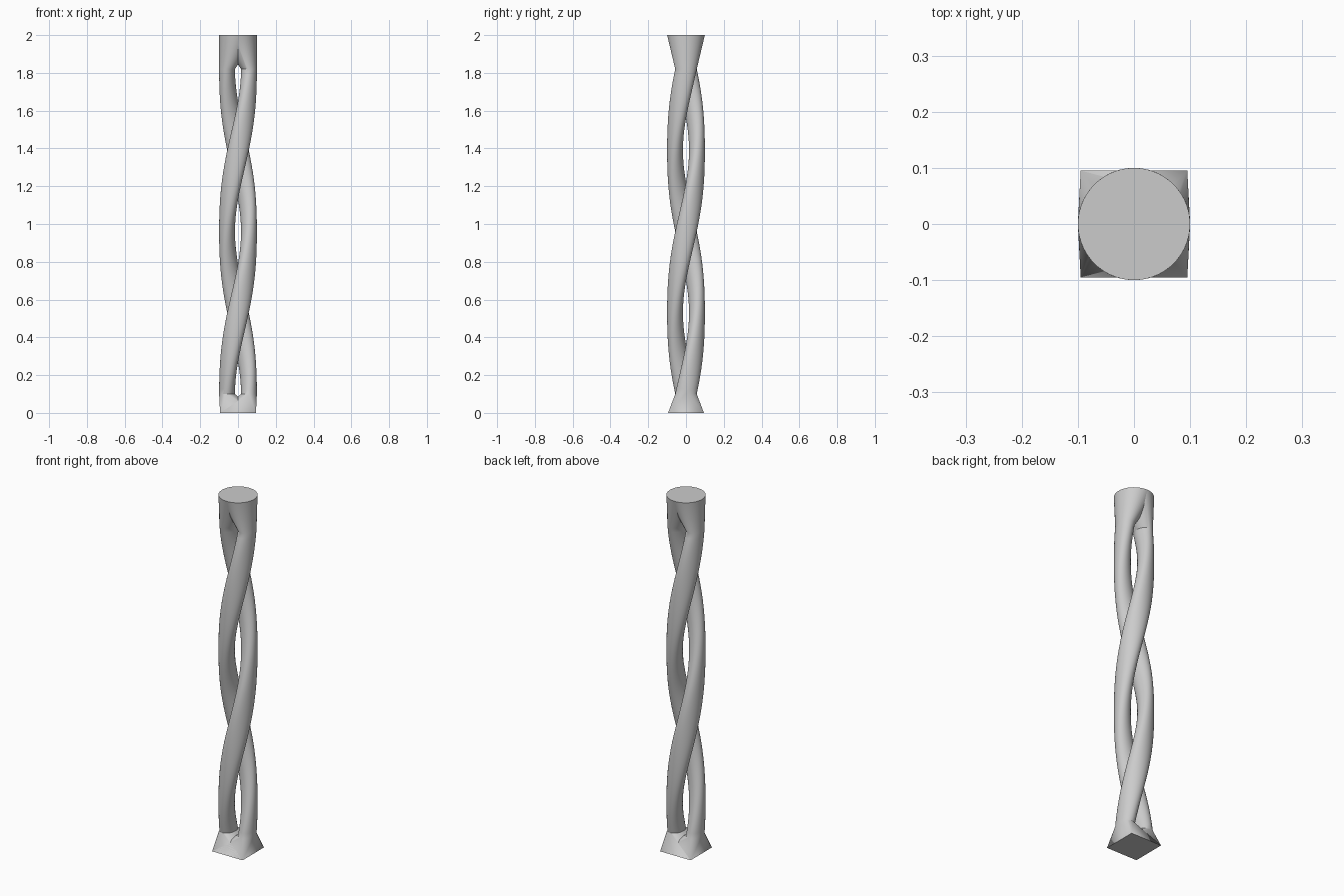
import bpy, bmesh
from math import cos, sin, pi, copysign, radians

cube = bpy.data.objects.get("Cube")
if cube:
    bpy.data.objects.remove(cube, do_unlink=True)

SIDES, STEPS = 48, 64
Z_LOW, Z_HIGH, HEIGHT = 0.1, 1.82, 2.0      # twist start, twist end, top
OFFSET, RADIAL, TANGENT = 0.058, 0.042, 0.057  # strand centre and half widths
CAP_RADIUS, FOOT_HALF = 0.1, 0.095

grey = bpy.data.materials.new("plain_grey")
grey.use_nodes = True
grey.diffuse_color = (0.6, 0.6, 0.6, 1)
grey.node_tree.nodes["Principled BSDF"].inputs["Base Color"].default_value = (0.6, 0.6, 0.6, 1)


def strand(name, start):
    """One twisted strand that flares into a square foot and a round head."""
    angles = [2 * pi * (i + 0.5) / SIDES + start for i in range(SIDES)]
    # Square foot: each quarter of the strand gathers into one corner
    rings = [[(copysign(FOOT_HALF, cos(a)), copysign(FOOT_HALF, sin(a)), 0) for a in angles]]
    # Twisted oval section, one full turn
    for s in range(STEPS + 1):
        t = s / STEPS
        turn = start + 2 * pi * t
        ring = []
        for a in angles:
            u = OFFSET + RADIAL * cos(a - start)
            v = TANGENT * sin(a - start)
            ring.append((u * cos(turn) - v * sin(turn),
                         u * sin(turn) + v * cos(turn),
                         Z_LOW + (Z_HIGH - Z_LOW) * t))
        rings.append(ring)
    # Round head
    rings.append([(CAP_RADIUS * cos(a), CAP_RADIUS * sin(a), HEIGHT) for a in angles])

    bm = bmesh.new()
    loops = [[bm.verts.new(p) for p in ring] for ring in rings]
    for low, high in zip(loops, loops[1:]):
        for i in range(SIDES):
            j = (i + 1) % SIDES
            bm.faces.new((low[i], low[j], high[j], high[i]))
    bm.faces.new(loops[-1])
    bmesh.ops.remove_doubles(bm, verts=bm.verts, dist=0.0001)
    # Close the foot
    bmesh.ops.holes_fill(bm, edges=[e for e in bm.edges if e.is_boundary], sides=0)
    bmesh.ops.recalc_face_normals(bm, faces=bm.faces)
    mesh = bpy.data.meshes.new(name)
    bm.to_mesh(mesh)
    bm.free()
    mesh.materials.append(grey)
    obj = bpy.data.objects.new(name, mesh)
    bpy.context.collection.objects.link(obj)
    bpy.ops.object.select_all(action='DESELECT')
    obj.select_set(True)
    bpy.context.view_layer.objects.active = obj
    bpy.ops.object.shade_smooth_by_angle(angle=radians(30))


strand("left_strand", 0)
strand("right_strand", pi)
